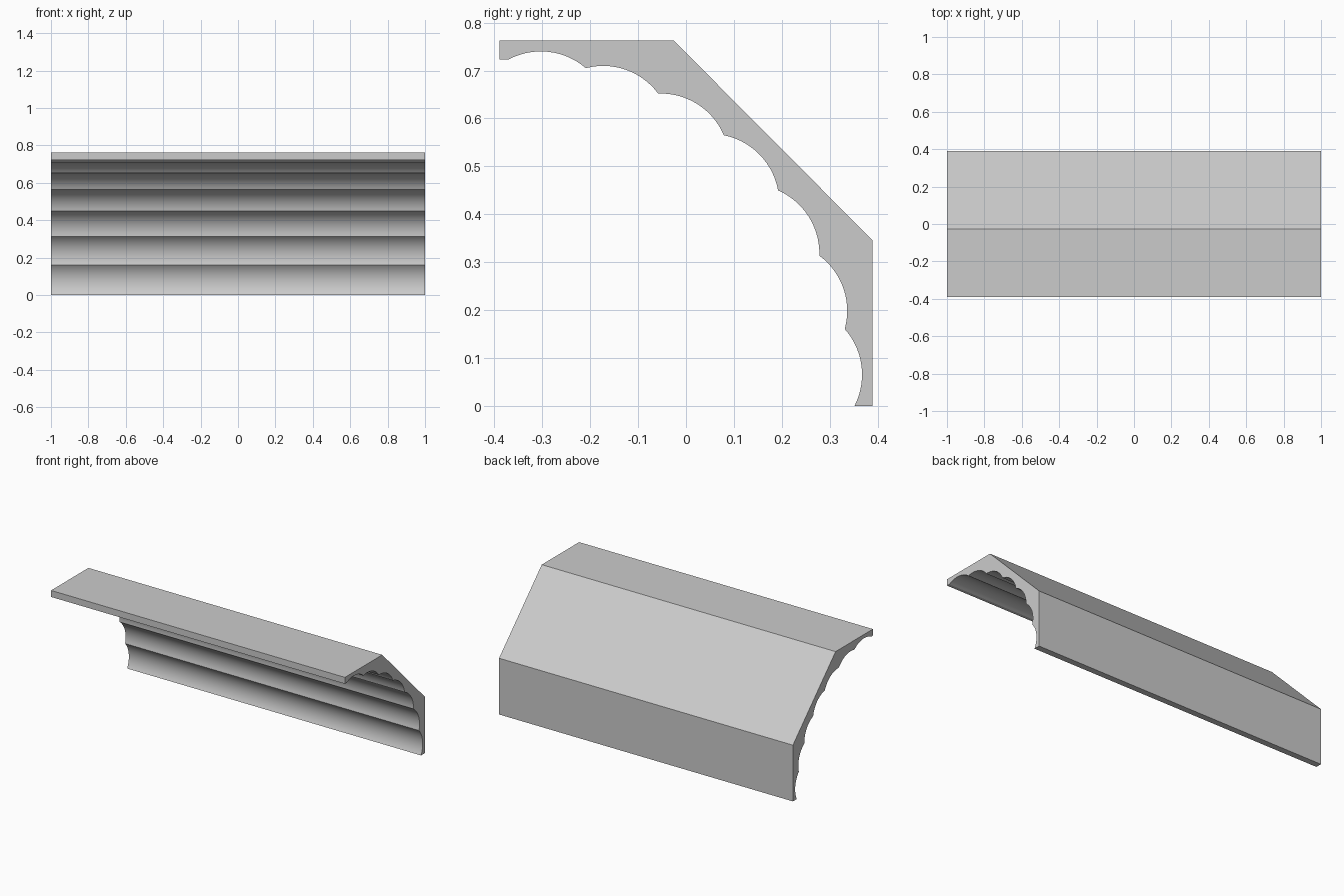
import bpy, bmesh, math
from mathutils import Vector

if "Cube" in bpy.data.objects:
    bpy.data.objects.remove(bpy.data.objects["Cube"])

HALF_LENGTH = 1.0
FLUTE_RADIUS = 0.143
STEPS = 14

# Straight outer outline (y, z), from the foot round the back to the front lip
outline = [(0.351, 0), (0.389, 0), (0.389, 0.346), (-0.026, 0.763),
           (-0.389, 0.763), (-0.389, 0.723)]
# Cusps between the seven scalloped flutes, front lip down to the foot
cusps = [(-0.370, 0.723), (-0.209, 0.705), (-0.058, 0.652), (0.079, 0.565),
         (0.192, 0.450), (0.278, 0.314), (0.331, 0.161), (0.351, 0)]


def flute(a, b):
    """Arc points from a up to (not including) b, bulging into the moulding."""
    a, b = Vector(a), Vector(b)
    chord = b - a
    half = math.asin(chord.length / 2 / FLUTE_RADIUS)
    along = chord.normalized()
    out = Vector((-along.y, along.x))
    centre = (a + b) / 2 - out * FLUTE_RADIUS * math.cos(half)
    points = []
    for i in range(STEPS):
        t = -half + 2 * half * i / STEPS
        points.append(centre + FLUTE_RADIUS * (along * math.sin(t) + out * math.cos(t)))
    return points


profile = list(outline)
for a, b in zip(cusps, cusps[1:]):
    profile += flute(a, b)

# Moulding: extrude the profile along x
bm = bmesh.new()
face = bm.faces.new([bm.verts.new((-HALF_LENGTH, p[0], p[1])) for p in profile])
ext = bmesh.ops.extrude_face_region(bm, geom=[face], use_keep_orig=True)
moved = [v for v in ext["geom"] if isinstance(v, bmesh.types.BMVert)]
bmesh.ops.translate(bm, verts=moved, vec=(2 * HALF_LENGTH, 0, 0))
bmesh.ops.recalc_face_normals(bm, faces=bm.faces)
mesh = bpy.data.meshes.new("crown_moulding")
bm.to_mesh(mesh)
bm.free()
moulding = bpy.data.objects.new("crown_moulding", mesh)
bpy.context.collection.objects.link(moulding)

# Smooth flutes with crisp cusps
bpy.context.view_layer.objects.active = moulding
moulding.select_set(True)
bpy.ops.object.shade_smooth_by_angle(angle=math.radians(20))
